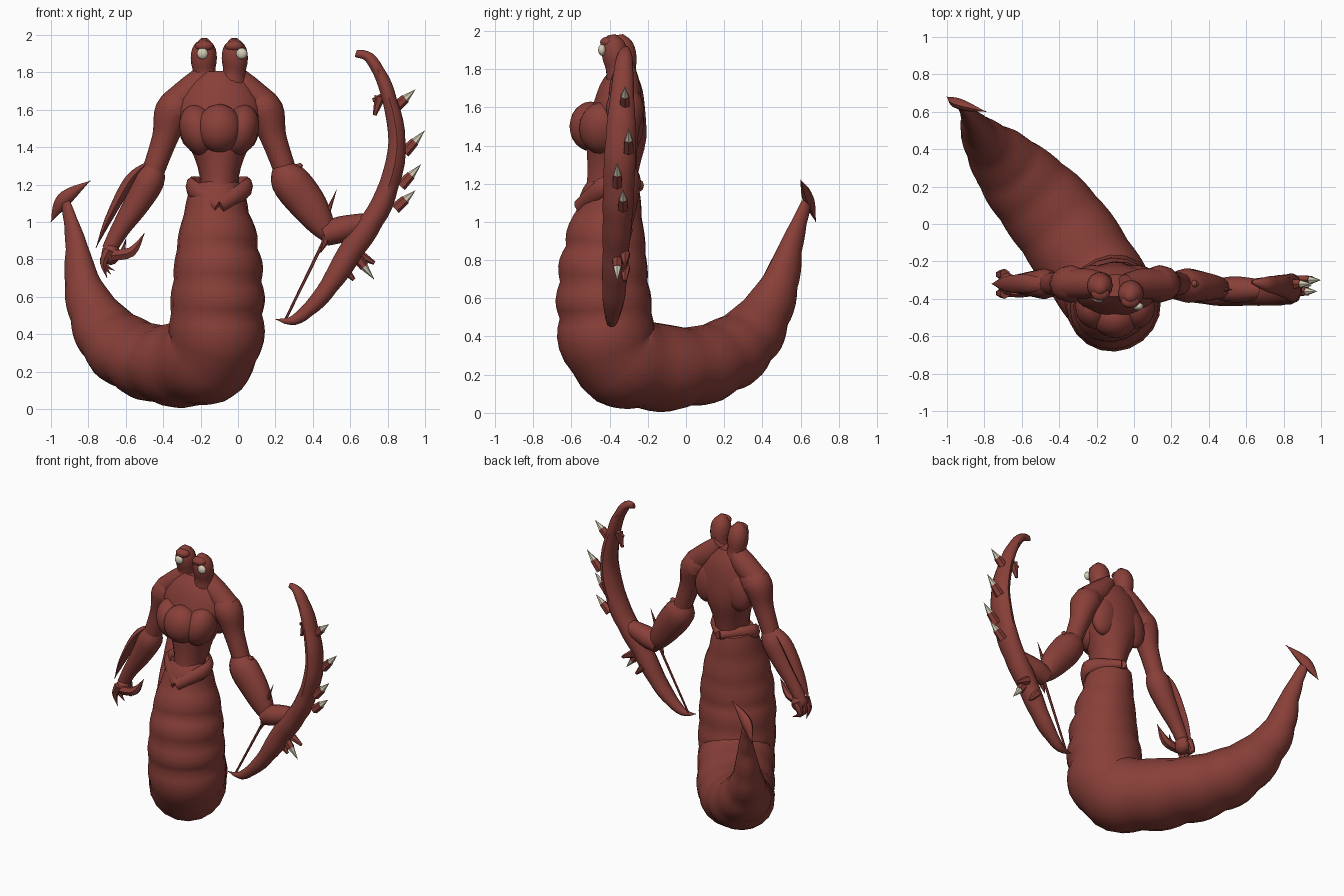
import bpy, bmesh, math
from mathutils import Vector, Matrix

if "Cube" in bpy.data.objects:
    bpy.data.objects.remove(bpy.data.objects["Cube"])


def material(name, rgb):
    mat = bpy.data.materials.new(name)
    mat.use_nodes = True
    mat.diffuse_color = (*rgb, 1)
    mat.node_tree.nodes["Principled BSDF"].inputs["Base Color"].default_value = (*rgb, 1)
    return mat


SKIN = material("red brown skin", (.25, .05, .04))
BONE = material("pale bone", (.66, .6, .46))
SIDEWAYS, DEPTH, UP = Vector((1, 0, 0)), Vector((0, 1, 0)), Vector((0, 0, 1))
CENTRE = -.1      # the upper body stands left of the origin
ARM_Y = -.32      # arms hang in one upright plane


def finish(name, bm, mat, angle=50):
    bmesh.ops.recalc_face_normals(bm, faces=bm.faces)
    mesh = bpy.data.meshes.new(name)
    bm.to_mesh(mesh)
    bm.free()
    mesh.materials.append(mat)
    part = bpy.data.objects.new(name, mesh)
    bpy.context.collection.objects.link(part)
    bpy.ops.object.select_all(action="DESELECT")
    part.select_set(True)
    bpy.context.view_layer.objects.active = part
    bpy.ops.object.shade_smooth_by_angle(angle=math.radians(angle))


def sample(values, u):
    """Smooth curve through evenly spaced values, read at u from start to end."""
    last = len(values) - 1
    i = min(int(u * last), last - 1)
    t = u * last - i
    before, start = values[max(i - 1, 0)], values[i]
    end, after = values[i + 1], values[min(i + 2, last)]
    lift, drop = (end - before) / 2, (after - start) / 2
    gap = end - start
    return start + lift * t + (gap * 3 - lift * 2 - drop) * t**2 + (lift + drop - gap * 2) * t**3


def tube(name, path, widths, depths=None, side=DEPTH, sides=12, rings=16, folds=0):
    """Loft ellipses along a path; folds swell the belly side into soft rolls."""
    path = [Vector(p) for p in path]
    depths = depths or widths
    bm = bmesh.new()
    loops = []
    for k in range(rings + 1):
        u = k / rings
        along = sample(path, min(u + .01, 1)) - sample(path, max(u - .01, 0))
        along.normalize()
        across = (side - along * side.dot(along)).normalized()
        out = along.cross(across)
        roll = abs(math.sin(math.pi * folds * u)) - .5 if folds else 0
        wide, deep = max(sample(widths, u), .002), max(sample(depths, u), .002)
        loop = []
        for j in range(sides):
            turn = math.tau * j / sides
            swell = 1 + roll * (.03 + .07 * max(0, math.sin(turn)))
            offset = across * wide * math.cos(turn) + out * deep * math.sin(turn)
            loop.append(bm.verts.new(sample(path, u) + offset * swell))
        loops.append(loop)
    for low, high in zip(loops, loops[1:]):
        for j in range(sides):
            k = (j + 1) % sides
            bm.faces.new((low[j], low[k], high[k], high[j]))
    bm.faces.new(loops[0])
    bm.faces.new(loops[-1])
    finish(name, bm, SKIN)


def limb(name, outline, widths, depths=None, y=ARM_Y, y_end=None, **options):
    """Tube whose path is drawn in the upright plane, drifting from y to y_end."""
    y_end = y if y_end is None else y_end
    last = len(outline) - 1
    path = [(x, y + (y_end - y) * i / last, z) for i, (x, z) in enumerate(outline)]
    tube(name, path, widths, depths, **options)


def ball(name, centre, size, mat=SKIN, tilt=0):
    bm = bmesh.new()
    place = Matrix.Translation(centre) @ Matrix.Rotation(tilt, 4, "Y") @ Matrix.Diagonal((*size, 1))
    bmesh.ops.create_icosphere(bm, subdivisions=3, radius=1, matrix=place)
    finish(name, bm, mat)


def spike(name, root, point, radius, mat=SKIN, tip=0):
    root, point = Vector(root), Vector(point)
    axis = point - root
    place = Matrix.Translation((root + point) / 2) @ axis.to_track_quat("Z", "Y").to_matrix().to_4x4()
    bm = bmesh.new()
    bmesh.ops.create_cone(bm, cap_ends=True, segments=6, radius1=radius, radius2=tip,
                          depth=axis.length, matrix=place)
    finish(name, bm, mat, angle=30)


# Serpent lower body: upright belly, bend, then rising tail
tube("serpent_body",
     [(-.12, -.38, 1.2), (-.11, -.42, .9), (-.11, -.43, .6), (-.15, -.36, .3), (-.4, 0, .24),
      (-.65, .28, .35), (-.81, .46, .6), (-.87, .56, .9), (-.92, .63, 1.1)],
     widths=[.13, .22, .25, .25, .25, .2, .11, .05, .02],
     depths=[.14, .2, .24, .25, .21, .18, .12, .06, .03],
     side=Vector((.78, .63, 0)), sides=20, rings=70, folds=14)
tube("tail_hook", [(-1, .68, 1), (-.93, .64, 1.12), (-.79, .6, 1.22)],
     widths=[0, .03, 0], depths=[0, .04, 0], sides=8)

# Torso, rising from the waist to the neck
tube("torso", [(CENTRE, -.4, 1.1), (CENTRE, -.33, 1.8)],
     widths=[.12, .1, .12, .18, .23, .18, .1], depths=[.14, .13, .14, .16, .14, .11, .06],
     side=SIDEWAYS, sides=18)
ball("middle_breast", (CENTRE, -.5, 1.5), (.12, .11, .13))

# Parts that repeat on both sides of the torso
for label, s in (("left", 1), ("right", -1)):
    def out(distance):
        return CENTRE + s * distance

    tube("hip_fold", [(CENTRE, -.56, 1.08), (out(.15), -.42, 1.19), (CENTRE, -.24, 1.19)],
         widths=[.04, .05, .03], depths=[.03, .03, .03], side=UP, sides=8)
    ball(label + "_breast", (out(.11), -.44, 1.49), (.1, .12, .14), tilt=s * .3)
    ball(label + "_shoulder_blade", (out(.11), -.28, 1.53), (.1, .06, .15), tilt=-s * .25)
    limb(label + "_collar_muscle", [(out(.05), 1.82), (out(.13), 1.72), (out(.25), 1.62)],
         widths=[.05, .08, .08])
    limb(label + "_upper_arm", [(out(.15), 1.64), (out(.24), 1.6), (out(.29), 1.45), (out(.35), 1.28)],
         widths=[.07, .1, .07, .06])

# Two stalk heads, each with a pale eye
for label, x, y, lean, gaze in (("left", -.02, -.36, -.04, .04), ("right", -.18, -.32, .04, -.01)):
    tube(label + "_head", [(x + lean, -.34, 1.6), (x, y, 1.8), (x, y - .03, 1.98)],
         widths=[.12, .1, .08, .06, .07, .06, .02], depths=[.1, .09, .07, .06, .07, .06, .02],
         side=SIDEWAYS, sides=14)
    ball(label + "_brow", (x, y - .05, 1.94), (.05, .04, .03))
    ball(label + "_eye", (x + gaze, y - .08, 1.9), (.03, .02, .03), BONE)

# Forearms with their fins
limb("left_forearm", [(.23, 1.32), (.27, 1.23), (.37, 1.1), (.45, .98), (.5, .9)],
     widths=[.04, .09, .08, .06, .03], depths=[.04, .1, .1, .07, .03], y_end=-.35)
limb("left_elbow_fin", [(.26, 1.16), (.29, 1.25), (.34, 1.31)], widths=[.02, .04, .01], sides=8)
limb("right_forearm", [(-.44, 1.32), (-.47, 1.23), (-.54, 1.1), (-.63, .96), (-.69, .85)],
     widths=[.04, .08, .07, .05, .04])
limb("right_arm_fin", [(-.49, 1.31), (-.58, 1.22), (-.69, 1.02), (-.76, .86)],
     widths=[.03, .05, .04, 0], depths=[.01, .03, .02, 0], sides=8)

# Open right hand
ball("right_palm", (-.68, ARM_Y, .83), (.05, .06, .06))
for i in range(3):
    reach = i * .02
    limb("right_finger", [(-.69, .85), (-.72, .78), (-.7 + reach, .7 + reach)],
         widths=[.03, .02, 0], y=ARM_Y + (i - 1) * .05, sides=6, rings=8)
limb("right_thumb", [(-.68, .82), (-.57, .84), (-.5, .94)],
     widths=[.03, .03, 0], y=-.36, sides=6, rings=8)
spike("right_thumb_barb", (-.62, -.36, .82), (-.6, -.36, .91), .02)

# Left hand closed on the bow
limb("left_fist", [(.46, .93), (.55, .96), (.7, 1)], widths=[.06, .07, .05], y=-.35)
spike("left_wrist_spike", (.46, -.35, 1), (.53, -.35, 1.18), .02)
spike("left_thumb", (.48, -.38, .93), (.44, -.38, .83), .03)

# Curved bow and its string
limb("bow", [(.63, 1.9), (.71, 1.87), (.8, 1.69), (.85, 1.4), (.77, 1.1), (.62, .87), (.46, .62),
             (.31, .48), (.2, .48)],
     widths=[.01, .04, .06, .08, .08, .07, .06, .03, 0],
     depths=[.02, .03, .04, .05, .06, .07, .05, .03, 0],
     y=-.31, y_end=-.4, sides=10, rings=44, folds=11)
spike("bow_string", (.46, -.36, .9), (.25, -.39, .47), .009, tip=.007)

# Bow thorns: skin socket with a pale point
for x, y, z, drop in ((.95, -.32, 1.71, .1), (1, -.3, 1.49, .12), (.98, -.36, 1.31, .12),
                      (.95, -.33, 1.17, .1), (.73, -.36, .69, -.14)):
    point = Vector((x, y, z))
    root = point - Vector((.11, 0, drop))
    spike("thorn_socket", root, root.lerp(point, .5), .03, tip=.025)
    spike("thorn_point", root.lerp(point, .45), point, .024, BONE)

# Small skin barbs on the bow
for x, z, dx, dz in ((.81, 1.68, -.09, -.03), (.76, 1.67, -.03, -.1),
                     (.64, .83, .09, -.05), (.56, .76, .06, -.07)):
    spike("bow_barb", (x, ARM_Y, z), (x + dx, ARM_Y, z + dz), .03, tip=.01)
